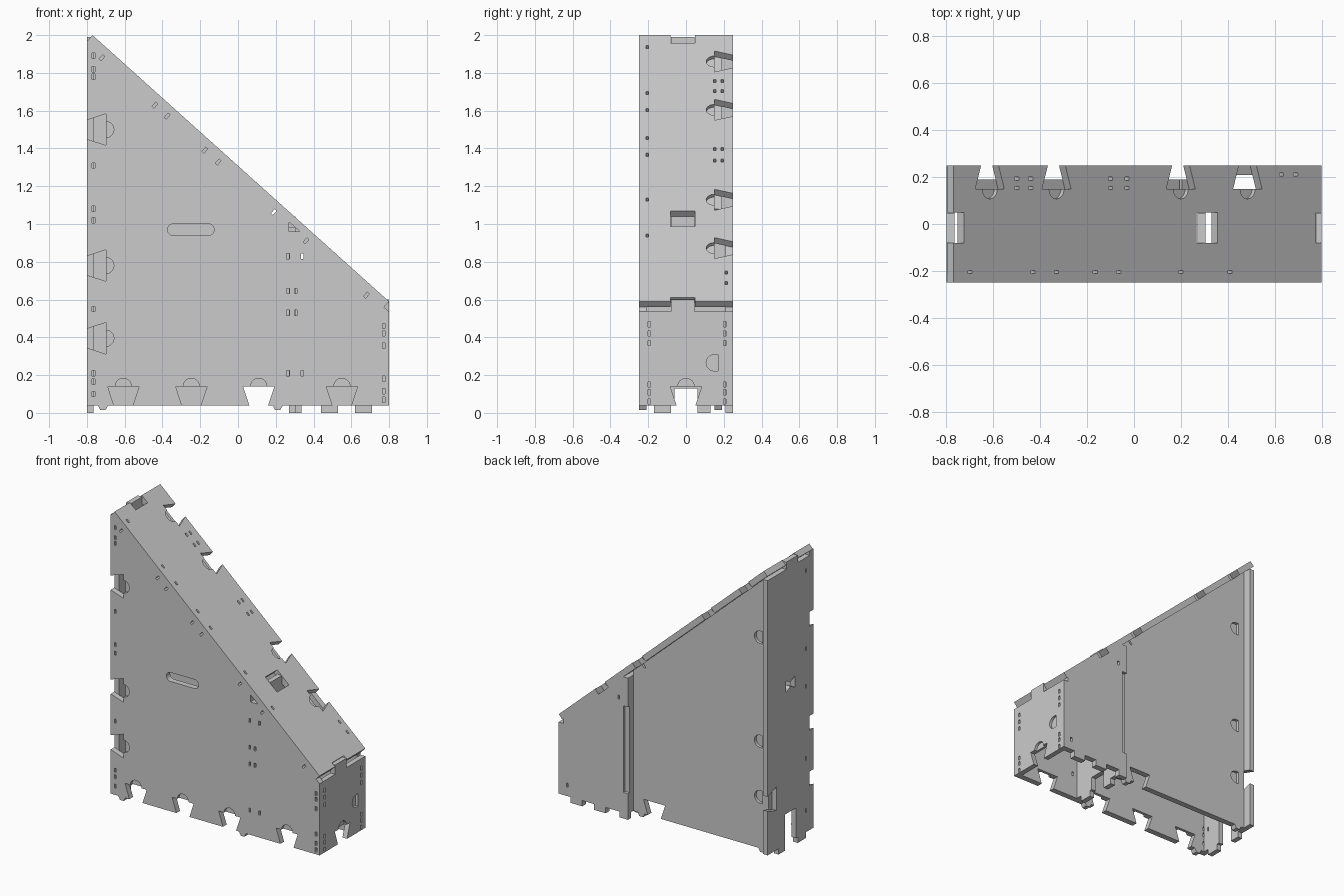
import bpy, bmesh
from math import sin, cos, pi, atan2
from mathutils import Vector, Matrix

if "Cube" in bpy.data.objects:
    bpy.data.objects.remove(bpy.data.objects["Cube"])

T = 0.04                       # board thickness
ANG = atan2(1.41, 1.57)        # roof pitch
S, C = sin(ANG), cos(ANG)


def roof(x):
    """Height of the underside of the sloped board."""
    return 1.97 - (x + 0.797) * S / C


def prisms(name, polys, w0, w1, frame):
    """One mesh holding an extruded prism for each 2D polygon."""
    bm = bmesh.new()
    for poly in polys:
        f = bm.faces.new([bm.verts.new((u, v, w0)) for u, v in poly])
        ext = bmesh.ops.extrude_face_region(bm, geom=[f])
        for e in ext["geom"]:
            if isinstance(e, bmesh.types.BMVert):
                e.co.z = w1
    bm.transform(frame)
    bmesh.ops.recalc_face_normals(bm, faces=bm.faces)
    me = bpy.data.meshes.new(name)
    bm.to_mesh(me)
    bm.free()
    ob = bpy.data.objects.new(name, me)
    bpy.context.collection.objects.link(ob)
    return ob


def frame(origin, u, v, n):
    m = Matrix((u, v, n)).transposed().to_4x4()
    m.translation = Vector(origin)
    return m


def board(name, outline, fr, through, pockets=(), t=T):
    """Board with through cuts and half-depth pockets on its outer face."""
    ob = prisms(name, [outline], 0, t, fr)
    for polys, w0 in ((through, -0.02), (pockets, t * 0.5)):
        if not polys:
            continue
        cut = prisms(name + "_cutter", polys, w0, t + 0.02, fr)
        cut.hide_render = True
        mod = ob.modifiers.new("cut", 'BOOLEAN')
        mod.object, mod.operation, mod.solver = cut, 'DIFFERENCE', 'EXACT'
        bpy.context.view_layer.update()
        dg = bpy.context.evaluated_depsgraph_get()
        me = bpy.data.meshes.new_from_object(ob.evaluated_get(dg))
        ob.modifiers.clear()
        ob.data = me
        bpy.data.objects.remove(cut)
    return ob


def rect(u, v, du=0.014, dv=0.028, rot=0):
    pts = [(-du / 2, -dv / 2), (du / 2, -dv / 2), (du / 2, dv / 2), (-du / 2, dv / 2)]
    return [(u + a * cos(rot) - b * sin(rot), v + a * sin(rot) + b * cos(rot)) for a, b in pts]


def place(pts, u, v, d):
    """Put edge-relative points (along, inward) at u, v with inward direction d."""
    return [(u + a * d[1] + b * d[0], v - a * d[0] + b * d[1]) for a, b in pts]


def dovetail(u, v, d, depth=0.10, inner=0.083, outer=0.05):
    return place([(-outer + 0.01, -0.03), (-outer, 0), (-inner, depth),
                  (inner, depth), (outer, 0), (outer - 0.01, -0.03)], u, v, d)


def half_round(u, v, d, depth=0.10, r=0.043):
    arc = [(r * cos(pi * i / 12), depth + r * sin(pi * i / 12)) for i in range(13)]
    return place([(-r, depth - 0.02), (r, depth - 0.02)] + arc, u, v, d)


def stadium(u, v, half, r):
    return ([(u + half + r * cos(a), v + r * sin(a)) for a in [pi * (i / 10 - 0.5) for i in range(11)]] +
            [(u - half + r * cos(a), v + r * sin(a)) for a in [pi * (i / 10 + 0.5) for i in range(11)]])


def nub(x):
    return [(x - 0.027, T), (x - 0.014, 0.015), (x + 0.014, 0.015), (x + 0.027, T)]


X, Y, Z = (1, 0, 0), (0, 1, 0), (0, 0, 1)
UP, RIGHT, BACK_IN = (0, 1), (1, 0), (-1, 0)
low = [(x, T, UP) for x in (-0.607, -0.247, 0.11)]
left = [(-0.8, z, RIGHT) for z in (1.5, 0.78, 0.395)]
edge_holes = [rect(-0.765, z) for z in (1.89, 1.82, 1.78, 1.31, 1.08, 1.02, 0.55, 0.21, 0.165, 0.10)]
roof_holes = [rect(x, roof(x) - 0.02, 0.03, 0.014, -ANG + pi / 2)
              for x in (-0.72, -0.44, -0.375, -0.175, -0.105, 0.19, 0.36, 0.68)]

# front board
joints = low + [(0.55, T, UP)] + left
board("front_board",
      [(-0.8, T)] + nub(-0.715) + nub(0.21) + [(0.8, T), (0.8, roof(0.8)), (-0.8, roof(-0.8))],
      frame((0, -0.21, 0), X, Z, (0, -1, 0)),
      [dovetail(*j) for j in joints] + edge_holes + roof_holes
      + [rect(x, z) for x in (0.265, 0.34) for z in (0.83, 0.21)]
      + [rect(x, z) for x in (0.265, 0.305) for z in (0.645, 0.53)]
      + [rect(0.772, z) for z in (0.46, 0.42, 0.355, 0.18, 0.115, 0.07)]
      + [stadium(-0.25, 0.97, 0.092, 0.031), [(0.27, 1.01), (0.27, 0.96), (0.335, 0.96)]],
      [half_round(*j) for j in joints])

# recessed back board
joints = low + left
board("back_board_large",
      [(-0.765, T)] + nub(-0.715) + nub(0.21) + [(0.27, T), (0.27, roof(0.27)), (-0.765, roof(-0.765))],
      frame((0, 0.15, 0), X, Z, Y),
      [dovetail(*j) for j in joints] + roof_holes[1:6],
      [half_round(*j) for j in joints])

# short back board, flush with the rear edge
tabs = [p for a, b in ((0.44, 0.53), (0.62, 0.71))
        for p in ((a, T), (a, 0), (b, 0), (b, T))]
board("back_board_small",
      [(0.305, 0), (0.335, 0), (0.335, T)] + tabs + [(0.765, T), (0.765, roof(0.765)), (0.305, roof(0.305))],
      frame((0, 0.21, 0), X, Z, Y),
      [rect(0.575, 0.04, 0.09, 0.05)]
      + [rect(x, z) for x, zs in ((0.34, (0.83, 0.21)), (0.735, (0.46, 0.36, 0.18, 0.115))) for z in zs])

# upright boards seen from the side: outline runs along y
feet = [p for a, b in ((-0.17, -0.08), (0.06, 0.13)) for p in ((a, T), (a, 0), (b, 0), (b, T))]


def upright(top, y0=-0.21, y1=0.25, tab=0.05, tip=(), base=feet):
    return ([(y0, T)] + list(base) + list(tip) +
            [(y1, T), (y1, top), (0.045, top), (0.045, top + tab), (-0.08, top + tab), (-0.08, top), (y0, top)])


left_back = [(0.25, z, BACK_IN) for z in (1.5, 0.78, 0.395)]
board("left_board", upright(roof(-0.765)), frame((-0.765, 0, 0), Y, Z, (-1, 0, 0)),
      [dovetail(*j) for j in left_back]
      + [rect(0, 0.12, 0.12, 0.26),
         [(-0.05, 1.09), (0, 1.115), (0.05, 1.09), (0.05, 1.17), (0, 1.145), (-0.05, 1.17)]]
      + [rect(-0.17, z) for z in (1.85, 1.31, 1.05, 0.55, 0.19)],
      t=0.035)

board("inner_rib", upright(roof(0.305), tab=0.06, tip=[(0.215, T), (0.215, 0), (0.25, 0)]),
      frame((0.27, 0, 0), Y, Z, X),
      [rect(0, 0.06, 0.12, 0.14), rect(0.265, 0.48, 0.07, 0.6)], t=0.035)

board("right_board", upright(roof(0.8), tab=0.065, base=()), frame((0.765, 0, 0), Y, Z, X),
      [dovetail(0, T, UP), dovetail(0.25, 0.265, BACK_IN)]
      + [rect(-0.195, z) for z in (0.47, 0.42, 0.37, 0.15, 0.11, 0.06)]
      + [rect(0.205, z) for z in (0.47, 0.42, 0.37, 0.15, 0.11, 0.06)],
      [half_round(0, T, UP), half_round(0.25, 0.265, BACK_IN)], t=0.035)

# sloped roof board
L = 1.57 / C


def along(x):
    return (x + 0.77) / C


joints = [(along(x), 0.25, (0, -1)) for x in (-0.615, -0.33, 0.2, 0.485)]
slots = [(-0.755, 0.06), (0.312, 0.09), (0.802, 0.05)]
board("roof_board", [(0, -0.25), (L, -0.25), (L, 0.25), (0, 0.25)],
      frame((-0.797, 0, 1.97), (C, 0, -S), Y, (S, 0, C)),
      [dovetail(*j) for j in joints]
      + [rect(along(x), -0.017, w / C, 0.13) for x, w in slots]
      + [rect(along(x), -0.205, 0.024, 0.013) for x in (-0.7, -0.43, -0.33, -0.165, -0.065, 0.2, 0.41)]
      + [rect(along(x), y, 0.024, 0.013) for x in (-0.5, -0.44, -0.1, -0.03) for y in (0.153, 0.193)]
      + [rect(along(x), 0.212, 0.024, 0.013) for x in (0.63, 0.69)],
      [half_round(*j) for j in joints])
